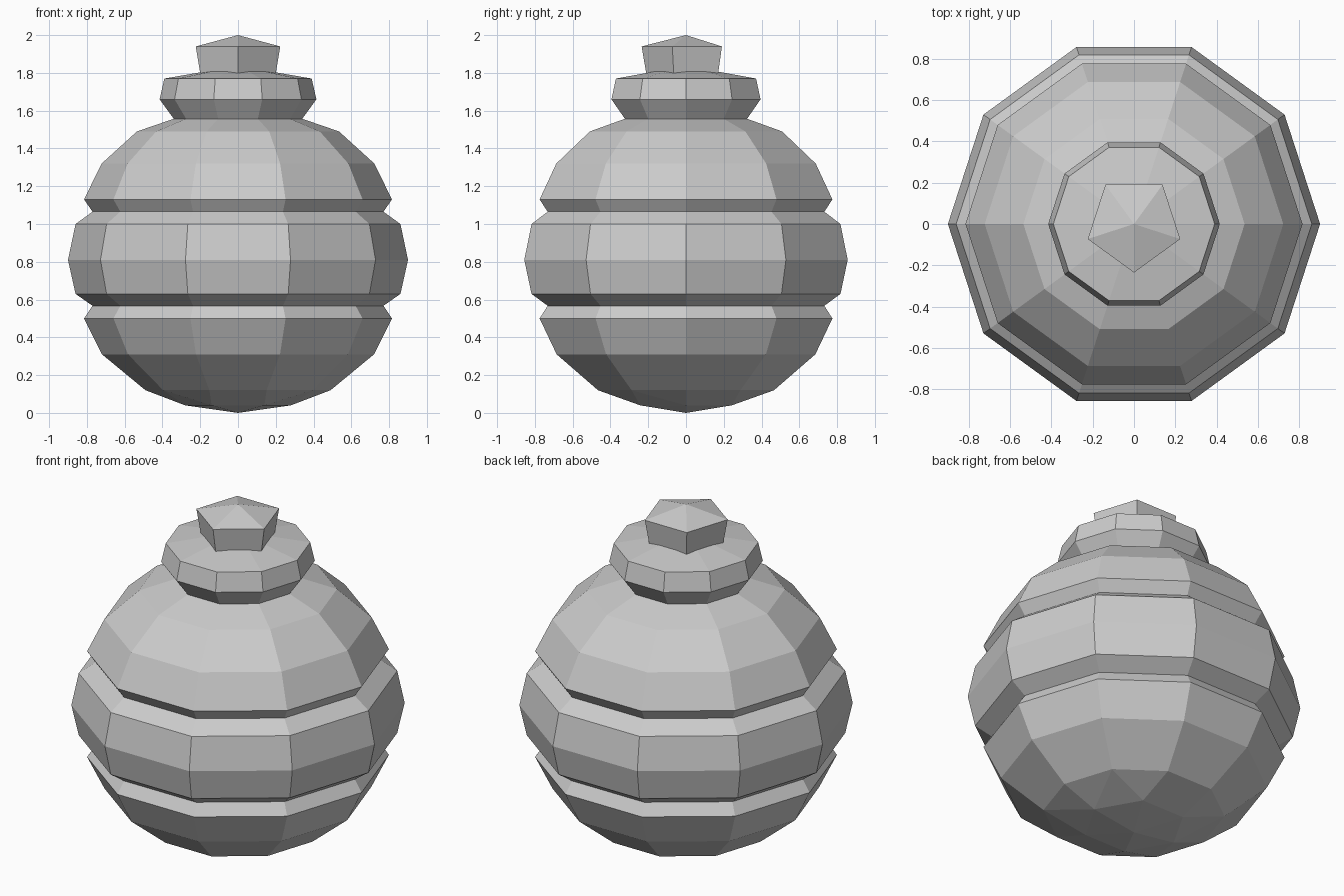
import bpy, bmesh
from math import sin, cos, pi

if "Cube" in bpy.data.objects:
    bpy.data.objects.remove(bpy.data.objects["Cube"])


def finish(bm, name):
    me = bpy.data.meshes.new(name)
    bmesh.ops.recalc_face_normals(bm, faces=bm.faces[:])
    bm.to_mesh(me)
    bm.free()
    ob = bpy.data.objects.new(name, me)
    bpy.context.collection.objects.link(ob)
    return ob


def ring(bm, r, z, sides, start=0.0):
    return [bm.verts.new((r * cos(start + 2 * pi * i / sides),
                          r * sin(start + 2 * pi * i / sides), z))
            for i in range(sides)]


def lathe(bm, profile, sides, start=0.0):
    rings = [ring(bm, r, z, sides, start) for r, z in profile]
    for a, b in zip(rings, rings[1:]):
        for i in range(sides):
            j = (i + 1) % sides
            bm.faces.new((a[i], a[j], b[j], b[i]))
    return rings


# Ten-sided body with two grooves around a raised band
bm = bmesh.new()
# Rounded underside: decagon narrowing to a hexagon and a point
verts = ring(bm, 0.49, 0.12, 10) + ring(bm, 0.28, 0.04, 6) + [bm.verts.new((0, 0, 0))]
bmesh.ops.convex_hull(bm, input=verts)
bm.normal_update()
inner = [f for f in bm.faces if all(abs(v.co.z - 0.12) < 1e-4 for v in f.verts)]
bmesh.ops.delete(bm, geom=inner, context='FACES')
lathe(bm, [(0.49, 0.12), (0.72, 0.31), (0.815, 0.50), (0.77, 0.567),
           (0.86, 0.63), (0.90, 0.81), (0.86, 1.0), (0.77, 1.065),
           (0.815, 1.13), (0.722, 1.32), (0.535, 1.49), (0.34, 1.557)], 10)
bmesh.ops.remove_doubles(bm, verts=bm.verts[:], dist=0.001)
finish(bm, "banded_body")

# Collar above the body
bm = bmesh.new()
lathe(bm, [(0.34, 1.557), (0.415, 1.66), (0.39, 1.77), (0.17, 1.808)], 10)
finish(bm, "collar")

# Five-sided knob with a shallow pointed top
bm = bmesh.new()
rings = lathe(bm, [(0.21, 1.795), (0.235, 1.94)], 5, -pi / 2)
tip = bm.verts.new((0, 0, 2.0))
top = rings[-1]
for i in range(5):
    bm.faces.new((top[i], top[(i + 1) % 5], tip))
finish(bm, "knob")
